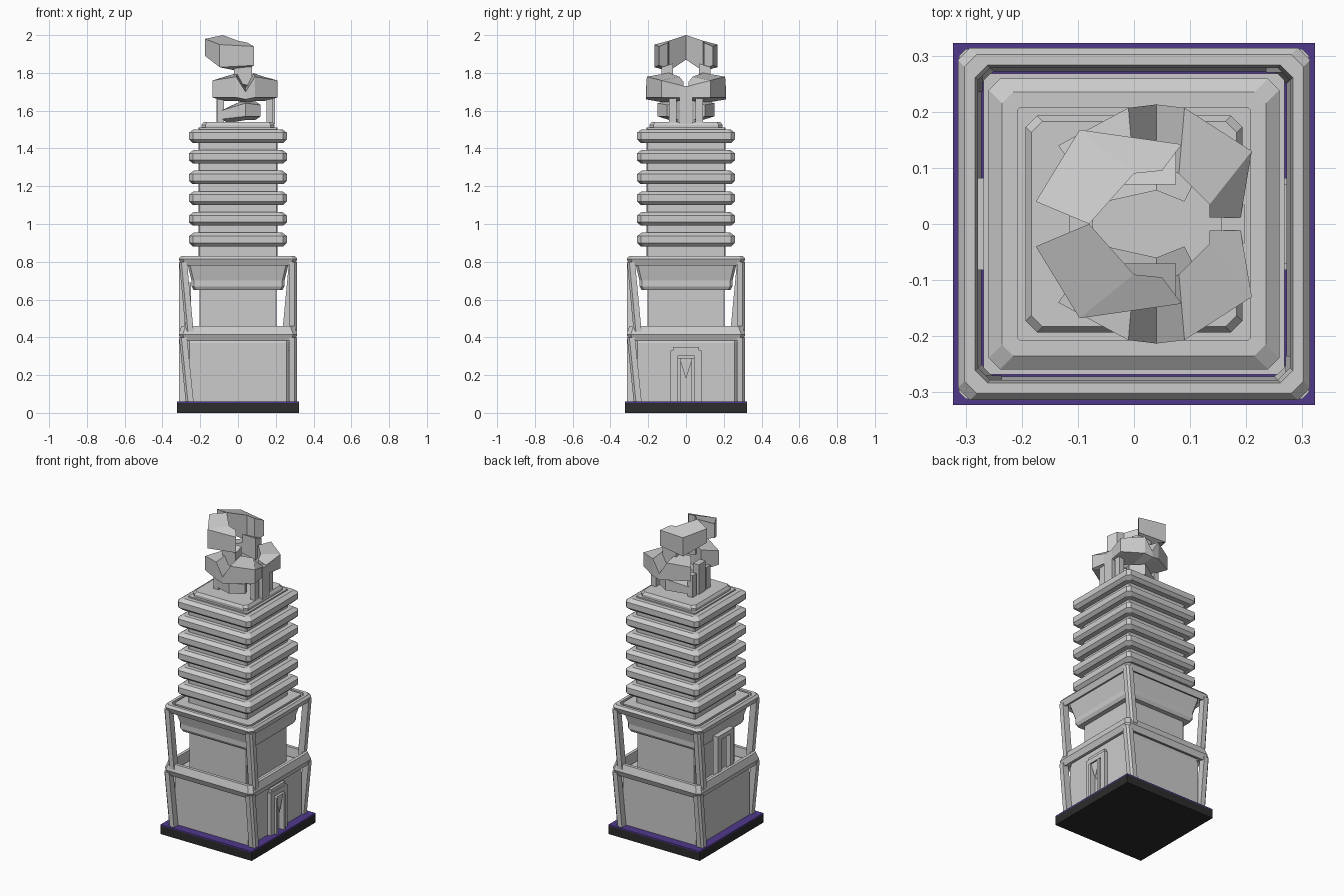
import bpy, bmesh
from mathutils import Vector

if "Cube" in bpy.data.objects:
    bpy.data.objects.remove(bpy.data.objects["Cube"])

def finish(name, bm, colour=None):
    bmesh.ops.recalc_face_normals(bm, faces=bm.faces)
    me = bpy.data.meshes.new(name)
    bm.to_mesh(me)
    bm.free()
    ob = bpy.data.objects.new(name, me)
    bpy.context.collection.objects.link(ob)
    if colour:
        m = bpy.data.materials.new(name + "_colour")
        m.diffuse_color = (*colour, 1)
        m.use_nodes = True
        m.node_tree.nodes["Principled BSDF"].inputs["Base Color"].default_value = m.diffuse_color
        me.materials.append(m)
    return ob

def skin(name, rings, closed=False, colour=None):
    """Bridge point rings of equal length; cap the ends unless closed."""
    bm = bmesh.new()
    vs = [[bm.verts.new(p) for p in r] for r in rings]
    n = len(rings[0])
    pairs = list(zip(vs, vs[1:])) + ([(vs[-1], vs[0])] if closed else [])
    for a, b in pairs:
        for i in range(n):
            j = (i + 1) % n
            bm.faces.new((a[i], a[j], b[j], b[i]))
    if not closed:
        bm.faces.new(vs[0])
        bm.faces.new(vs[-1])
    return finish(name, bm, colour)

def octagon(r, z, c):
    """Square of half-width r with corners cut by c."""
    k = r - c
    return [(r, -k, z), (r, k, z), (k, r, z), (-k, r, z),
            (-r, k, z), (-r, -k, z), (-k, -r, z), (k, -r, z)]

def square_loft(name, profile, c=0.02, closed=False):
    return skin(name, [octagon(r, z, c) for r, z in profile], closed)

def box(name, x0, x1, y0, y1, z0, z1, colour=None):
    return skin(name, [[(x0, y0, z), (x1, y0, z), (x1, y1, z), (x0, y1, z)]
                       for z in (z0, z1)], False, colour)

def chunk(name, stations):
    """Angular arm through (outer xy, inner xy, z low, z high) stations, on both y sides."""
    for side, s in (("left", 1), ("right", -1)):
        rings = []
        for ox, oy, ix, iy, lo, hi in stations:
            rings.append([(ox, s * oy, lo + .02), (ox, s * oy, hi - .02),
                          (ix, s * iy, hi), (ix, s * iy, lo)])
        skin(f"{name}_{side}", rings)

# Ground slab
box("slab", -.323, .323, -.323, .323, 0, .052, (.025, .025, .025))
box("slab_top", -.323, .323, -.323, .323, .052, .06, (.08, .04, .26))

# Lower and middle storeys
square_loft("lower_storey", [(.268, .06), (.268, .37), (.258, .41)], .01)
square_loft("middle_core", [(.205, .41), (.205, .82)], .005)
square_loft("eave", [(.235, .65), (.246, .67), (.246, .70), (.268, .79), (.268, .83)], .012)

# Corner frame: two rings and leaning posts, repeated round the square
square_loft("middle_ring", [(.300, .46), (.314, .415), (.300, .38), (.272, .39), (.280, .46)], .022, True)
square_loft("top_ring", [(.302, .83), (.314, .815), (.300, .78), (.278, .79), (.283, .83)], .022, True)
for z0, z1, storey in ((.06, .40, "lower"), (.43, .80, "upper")):
    for i, (sx, sy) in enumerate(((-1, -1), (1, -1), (1, 1), (-1, 1))):
        rings = []
        for z, lean in ((z0, .035), (z1, 0)):
            lx, ly = (lean, 0) if i % 2 == 0 else (0, lean)
            o, w, c = .312, .042, .012
            pts = [(o - c, o), (o, o - c), (o, o - w), (o - w, o - w), (o - w, o)]
            rings.append([(sx * (px - lx), sy * (py - ly), z) for px, py in pts])
        skin(f"{storey}_post_{i}", rings)

# Doorways: ground one on the right side, upper one on the left side
def doorway(name, x0, x1, z0, z1):
    for s in (-1, 1):
        box(f"{name}_jamb", x0, x1, *sorted((s * .082, s * .046)), z0, z1)
    box(f"{name}_lintel", x0, x1, -.082, .082, z1 - .03, z1)

doorway("ground_door", .25, .292, .06, .33)
box("door_cap", .25, .285, -.07, .07, .33, .35)
for s in (-1, 1):
    box("door_inner_jamb", .25, .305, *sorted((s * .046, s * .03)), .06, .29)
skin("door_wedge", [[(x, -.035, .29), (x, .035, .29), (x, 0, .18)] for x in (.262, .295)])
doorway("upper_door", -.283, -.25, .44, .69)

# Louvred shaft
square_loft("shaft", [(.208, .82), (.208, 1.51)], .005)
for i in range(6):
    z = .918 + i * .1095
    square_loft(f"louvre_{i}", [(.210, z - .036), (.240, z - .036), (.259, z - .018), (.259, z + .018),
                                (.235, z + .036), (.210, z + .036)], .02)
square_loft("shaft_cap", [(.193, 1.495), (.193, 1.525), (.183, 1.54)], .02)

# Angular rooftop sculpture: stacked open rings
chunk("upper_arm", [(-.175, .04, -.08, 0, 1.87, 2.0),
                    (-.097, .168, 0, .09, 1.81, 1.97),
                    (.085, .142, .05, .095, 1.82, 1.96)])
chunk("connecting_arm", [(-.02, .13, -.02, .07, 1.73, 1.85),
                         (.075, .13, .075, .07, 1.71, 1.85)])
chunk("middle_back_arm", [(-.135, .14, -.07, .05, 1.65, 1.78),
                          (-.01, .207, 0, .09, 1.65, 1.80),
                          (.04, .213, .04, .10, 1.64, 1.72)])
chunk("middle_front_arm", [(.04, .213, .04, .10, 1.64, 1.72),
                           (.09, .207, .08, .09, 1.65, 1.80),
                           (.21, .13, .135, .035, 1.65, 1.78),
                           (.19, .012, .135, .012, 1.65, 1.75)])
chunk("lower_arm", [(-.09, .09, -.05, .04, 1.535, 1.62),
                    (.04, .15, .04, .06, 1.55, 1.66),
                    (.12, .10, .09, .04, 1.55, 1.65)])
for name, x in (("front_stem", .155), ("back_stem", -.115)):
    box(name, x, x + .042, -.035, .035, 1.53, 1.73)
for s in (-1, 1):
    box("side_stem", -.11, -.075, *sorted((s * .05, s * .09)), 1.53, 1.68)
    box("side_stem", .15, .185, *sorted((s * .05, s * .09)), 1.53, 1.68)
